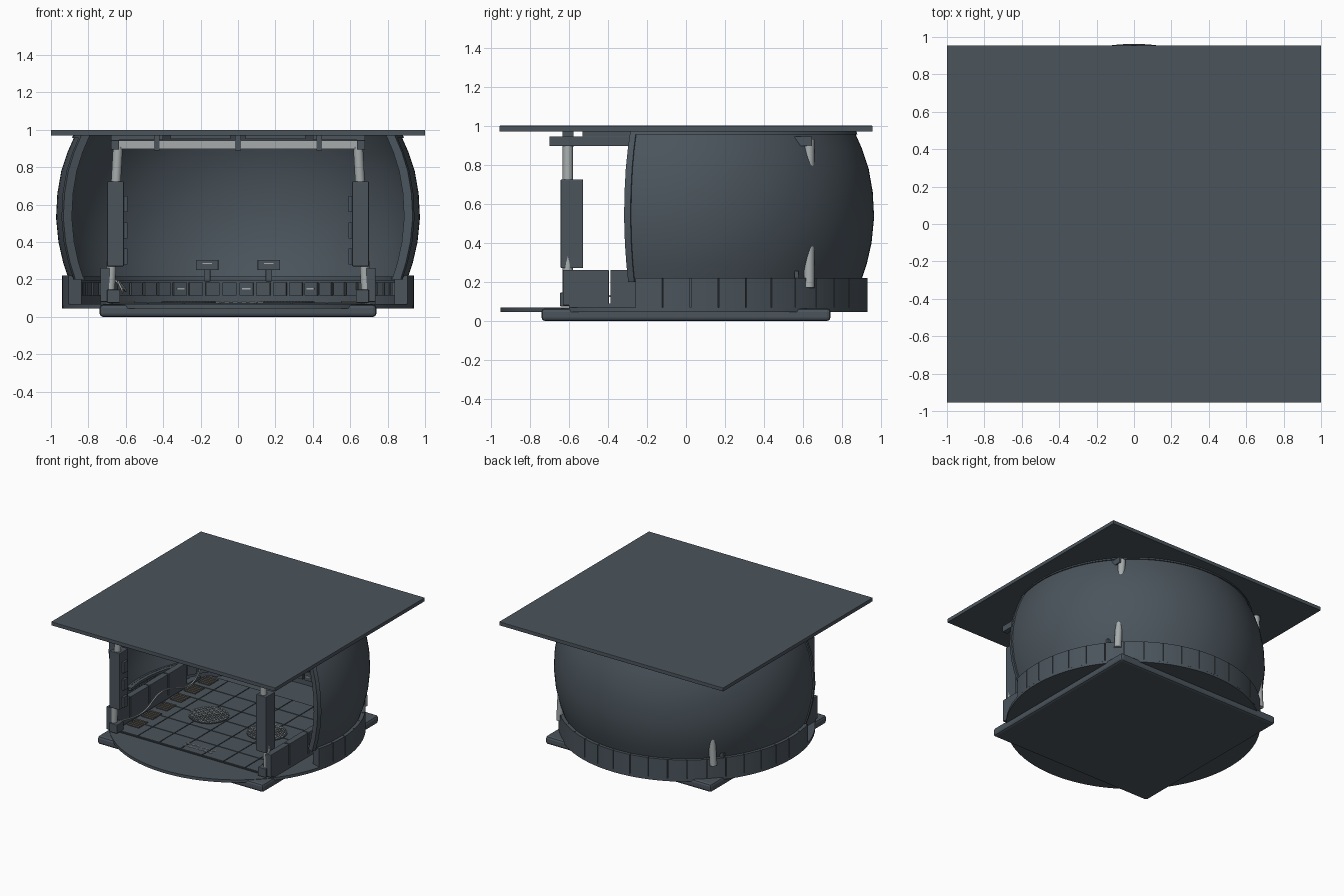
import bpy, bmesh, math
from mathutils import Matrix, Vector

if "Cube" in bpy.data.objects:
    bpy.data.objects.remove(bpy.data.objects["Cube"])

CY = -0.01  # centre of the round parts on y


def mat(name, c):
    m = bpy.data.materials.new(name)
    m.diffuse_color = (*c, 1)
    m.use_nodes = True
    m.node_tree.nodes["Principled BSDF"].inputs["Base Color"].default_value = m.diffuse_color
    return m


SLATE = mat("slate", (0.070, 0.090, 0.108))
DARK = mat("dark_slate", (0.040, 0.050, 0.058))
STEEL = mat("light_steel", (0.38, 0.41, 0.41))
BRONZE = mat("dull_bronze", (0.095, 0.090, 0.078))


def finish(name, bm, m, smooth=False):
    bmesh.ops.recalc_face_normals(bm, faces=bm.faces)
    me = bpy.data.meshes.new(name)
    bm.to_mesh(me)
    bm.free()
    me.materials.append(m)
    ob = bpy.data.objects.new(name, me)
    bpy.context.collection.objects.link(ob)
    if smooth:
        bpy.ops.object.select_all(action='DESELECT')
        ob.select_set(True)
        bpy.context.view_layer.objects.active = ob
        bpy.ops.object.shade_smooth_by_angle(angle=math.radians(35))
    return ob


def add_box(bm, x0, x1, y0, y1, z0, z1, rot=None):
    M = Matrix.Translation(((x0 + x1) / 2, (y0 + y1) / 2, (z0 + z1) / 2))
    M = M @ Matrix.Diagonal((x1 - x0, y1 - y0, z1 - z0, 1))
    bmesh.ops.create_cube(bm, size=1, matrix=(rot @ M) if rot else M)


def boxes(name, m, items, bevel=0):
    bm = bmesh.new()
    for it in items:
        add_box(bm, *it)
    ob = finish(name, bm, m)
    if bevel:
        b = ob.modifiers.new("bevel", 'BEVEL')
        b.width, b.segments = bevel, 2
    return ob


def add_arc(bm, prof, a0, a1, n):
    # sweep a closed (radius, z) section from angle a0 to a1 in degrees
    rows = []
    for i in range(n + 1):
        a = math.radians(a0 + (a1 - a0) * i / n)
        rows.append([bm.verts.new((r * math.cos(a), CY + r * math.sin(a), z)) for r, z in prof])
    k = len(prof)
    for p, q in zip(rows, rows[1:]):
        for j in range(k):
            bm.faces.new((p[j], p[(j + 1) % k], q[(j + 1) % k], q[j]))
    bm.faces.new(rows[0])
    bm.faces.new(rows[-1])


def rod(name, a, b, r, m, n=16):
    a, b = Vector(a), Vector(b)
    bm = bmesh.new()
    M = Matrix.Translation((a + b) / 2) @ (b - a).to_track_quat('Z', 'Y').to_matrix().to_4x4()
    bmesh.ops.create_cone(bm, cap_ends=True, segments=n, radius1=r, radius2=r,
                          depth=(b - a).length, matrix=M)
    return finish(name, bm, m, True)


# roof board and base board
boxes("roof_board", SLATE, [(-1, 1, -.955, .955, .97, 1)], .003)
boxes("base_board", SLATE, [(-.74, .74, -.74, .74, 0, .065)], .018)
rod("floor_disc", (0, CY, .045), (0, CY, .068), .94, SLATE, 96)

# barrel shaped back shell, with the profile mirrored inward for thickness
outer = [(.905, .20), (.935, .29), (.96, .40), (.973, .53), (.966, .66),
         (.945, .78), (.912, .88), (.872, .97)]


def skin(out, inn):
    return [(r + out, z) for r, z in outer] + [(r - inn, z) for r, z in reversed(outer)]


bm = bmesh.new()
add_arc(bm, skin(0, .03), -17, 197, 80)
finish("back_shell", bm, SLATE, True)
bm = bmesh.new()
for a in (-18.2, 196.2):
    add_arc(bm, skin(.01, .038), a, a + 2, 2)
finish("shell_edge_trim", bm, SLATE, True)
bm = bmesh.new()
add_arc(bm, [(.86, .955), (.888, .955), (.882, .97), (.86, .97)], -17, 197, 64)
finish("shell_top_rim", bm, SLATE, True)

# lower ring: core and outer panels
bm = bmesh.new()
add_arc(bm, [(.865, .06), (.928, .06), (.928, .217), (.865, .217)], -15, 195, 72)
finish("ring_core", bm, SLATE, True)
bm = bmesh.new()
N = 24
for i in range(N):
    a = -15.5 + 211 * i / N
    add_arc(bm, [(.92, .062), (.94, .062), (.94, .22), (.92, .22)], a + .15, a + 211 / N - .15, 4)
finish("ring_panels", bm, SLATE, True)

# small inner panels on the ring, some carrying a light mark
bm, marks = bmesh.new(), bmesh.new()
for i in range(-16, 17):
    R = Matrix.Translation((0, CY, 0)) @ Matrix.Rotation(math.radians(-6.1 * i - 3), 4, 'Z')
    add_box(bm, -.037, .037, .845, .868, .115, .185, R)
    if i in (-4, 0, 4):
        add_box(marks, -.022, .022, .838, .847, .146, .154, R)
finish("ring_inner_panels", bm, SLATE)
finish("panel_marks", marks, STEEL)
bm = bmesh.new()
add_arc(bm, [(.84, .195), (.87, .195), (.87, .215), (.84, .215)], -12, 192, 64)
finish("ring_inner_ledge", bm, SLATE, True)

# floor tiles with narrow grooves
boxes("floor_underlay", DARK, [(-.68, .68, -.60, .58, .064, .072)])
tiles = []
for i in range(7):
    for j in range(6):
        x, y = -.67 + i * .1915, -.59 + j * .194
        tiles.append((x, x + .185, y, y + .187, .07, .078))
boxes("floor_tiles", SLATE, tiles)

# round perforated floor plates
for s in (-1, 1):
    side = "left" if s < 0 else "right"
    rod(side + "_floor_plate", (s * .26, 0, .076), (s * .26, 0, .082), .15, DARK, 48)
    bm = bmesh.new()
    for i in range(-8, 9):
        for j in range(-8, 9):
            x, y = i * .017, j * .017
            if math.hypot(x, y) < .14:
                add_box(bm, s * .26 + x - .004, s * .26 + x + .004, y - .004, y + .004, .081, .084)
    finish(side + "_floor_plate_studs", bm, STEEL)

    # bronze grilles along the side of the floor
    bars = []
    for k in range(6):
        y = -.48 + k * .18
        bars += [(s * .60 - .05, s * .60 + .05, y + b * .025, y + b * .025 + .018, .078, .085)
                 for b in range(5)]
    boxes(side + "_floor_grilles", BRONZE, bars)

    # low side wall blocks
    xa, xb = sorted((s * .685, s * .735))
    boxes(side + "_wall_blocks", SLATE,
          [(xa, xb, y, y + w, .08, .262)
           for y, w in ((-.63, .235), (-.387, .235), (-.145, .235), (.097, .235))], .004)
    boxes(side + "_wall_foot", SLATE, [(xa, xb, -.60, .50, .06, .09)])

    # front post: sleeve over a leaning rod, with inner tabs
    rod(side + "_front_rod", (s * .685, -.605, .13), (s * .642, -.605, .91), .026, STEEL)
    xa, xb = sorted((s * .61, s * .70))
    boxes(side + "_post_sleeve", SLATE, [(xa, xb, -.642, -.527, .27, .725)], .005)
    xa, xb = sorted((s * .592, s * .612))
    boxes(side + "_post_tabs", SLATE,
          [(xa, xb, -.61, -.56, z, z + .085) for z in (.28, .42, .56)])
    xa, xb = sorted((s * .63, s * .70))
    boxes(side + "_post_foot", SLATE, [(xa, xb, -.645, -.56, .075, .145)], .004)

    # back post, breaking through the shell above and below
    rod(side + "_back_rod", (s * .685, .63, .17), (s * .645, .63, .93), .027, STEEL)
    xa, xb = sorted((s * .66, s * .735))
    boxes(side + "_back_foot", SLATE, [(xa, xb, .555, .575, .08, .255)])

    # roof side beam
    xa, xb = sorted((s * .635, s * .68))
    boxes(side + "_roof_beam", SLATE, [(xa, xb, -.70, .645, .895, .945)], .003)
    xa, xb = sorted((s * .40, s * .68))
    boxes(side + "_roof_pad", SLATE, [(xa, xb, -.53, .50, .945, .972)])

    # small display on a stem at the back
    x = s * .165
    boxes(side + "_display", SLATE, [(x - .06, x + .06, .74, .76, .25, .305),
                                     (x - .017, x + .017, .76, .78, .19, .28),
                                     (x - .017, x + .017, .76, .85, .19, .205)], .003)
    boxes(side + "_display_mark", STEEL, [(x - .025, x + .025, .735, .742, .282, .288)])

# light cross bars under the roof with dark clamps
for name, y in (("front", -.605), ("back", .60)):
    boxes(name + "_cross_bar", STEEL, [(-.64, .64, y - .02, y + .02, .897, .943)])
    boxes(name + "_bar_clamps", SLATE,
          [(x - .015, x + .015, y - .028, y + .028, .89, .975) for x in (-.435, 0, .435)])
boxes("roof_centre_pads", SLATE, [(-.36, -.04, -.53, .5, .95, .972), (.04, .36, -.53, .5, .95, .972)])

# thin cable running along the left wall
cu = bpy.data.curves.new("side_cable", 'CURVE')
cu.dimensions, cu.bevel_depth, cu.bevel_resolution = '3D', .006, 2
sp = cu.splines.new('BEZIER')
pts = [(-.67, -.60, .14), (-.62, -.35, .13), (-.64, -.05, .19), (-.60, .25, .14), (-.66, .5, .2)]
sp.bezier_points.add(len(pts) - 1)
for p, c in zip(sp.bezier_points, pts):
    p.co = c
    p.handle_left_type = p.handle_right_type = 'AUTO'
cu.materials.append(STEEL)
bpy.context.collection.objects.link(bpy.data.objects.new("side_cable", cu))

# short light dashes on the floor near the front
boxes("floor_dashes", STEEL, [(-.12 + i * .045, -.09 + i * .045, y, y + .008, .078, .081)
                              for i in range(6) for y in (-.53, -.49)])
